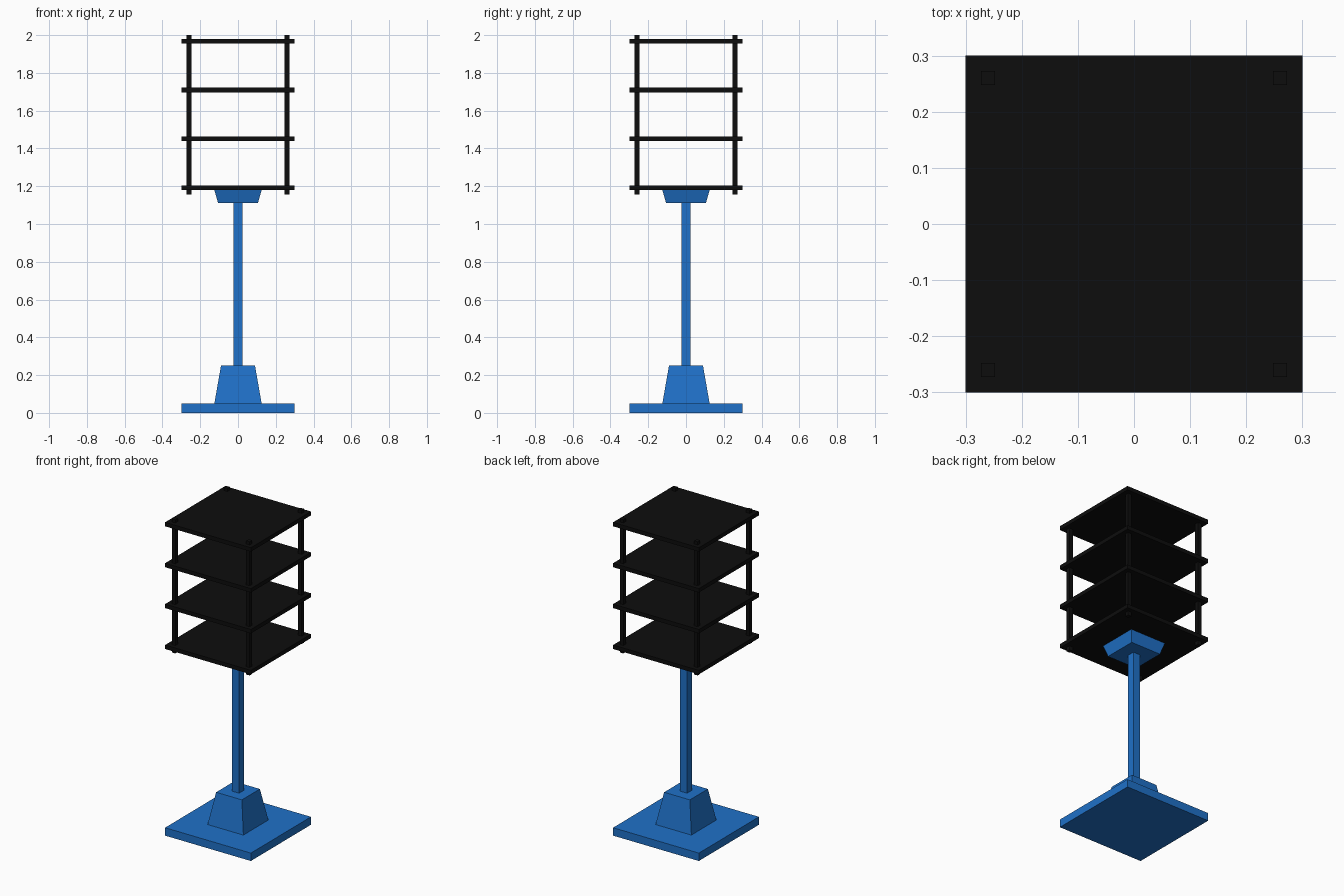
import bpy
import bmesh

cube = bpy.data.objects.get("Cube")
if cube:
    bpy.data.objects.remove(cube, do_unlink=True)


def make_material(name, color):
    mat = bpy.data.materials.new(name)
    mat.use_nodes = True
    mat.diffuse_color = color
    mat.node_tree.nodes["Principled BSDF"].inputs["Base Color"].default_value = color
    return mat


blue = make_material("blue paint", (0.014, 0.165, 0.58, 1))
black = make_material("black metal", (0.004, 0.004, 0.004, 1))


def block(name, z0, z1, half_bottom, half_top, mat, x=0, y=0):
    """Square block, tapered when the two half widths differ."""
    bm = bmesh.new()
    bmesh.ops.create_cube(bm, size=2)
    for v in bm.verts:
        half, z = (half_top, z1) if v.co.z > 0 else (half_bottom, z0)
        v.co = (x + v.co.x * half, y + v.co.y * half, z)
    mesh = bpy.data.meshes.new(name)
    bm.to_mesh(mesh)
    bm.free()
    mesh.materials.append(mat)
    obj = bpy.data.objects.new(name, mesh)
    bpy.context.collection.objects.link(obj)
    return obj


# Stand
block("base_plate", 0, 0.05, 0.3, 0.3, blue)
block("pole_foot", 0.05, 0.25, 0.125, 0.09, blue)
block("pole", 0.25, 1.11, 0.025, 0.025, blue)
block("pole_collar", 1.11, 1.18, 0.105, 0.125, blue)

# Shelves
for i in range(4):
    z = 1.18 + i * 0.2585
    block(f"shelf_{i + 1}", z, z + 0.025, 0.3, 0.3, black)

# Corner posts
for side, x in (("left", 0.26), ("right", -0.26)):
    for end, y in (("front", -0.26), ("back", 0.26)):
        block(f"{end}_{side}_post", 1.155, 2.0, 0.0125, 0.0125, black, x, y)
